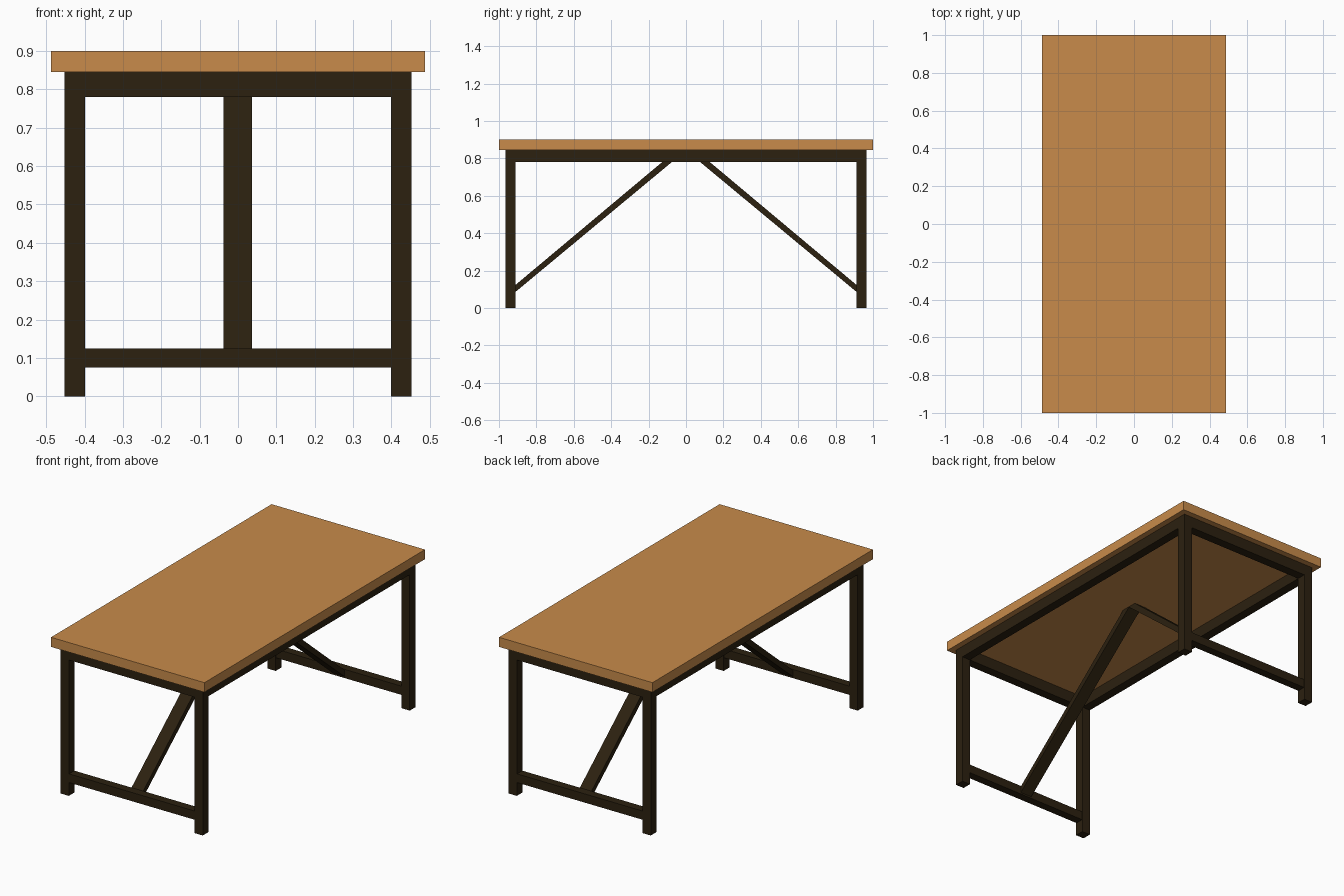
import bpy, bmesh

if "Cube" in bpy.data.objects:
    bpy.data.objects.remove(bpy.data.objects["Cube"])


def material(name, color):
    m = bpy.data.materials.new(name)
    m.diffuse_color = (*color, 1)
    m.use_nodes = True
    m.node_tree.nodes["Principled BSDF"].inputs["Base Color"].default_value = m.diffuse_color
    return m


top_wood = material("light wood", (0.58, 0.26, 0.07))
dark_wood = material("dark wood", (0.025, 0.015, 0.005))


def make(name, bm, mat):
    bmesh.ops.recalc_face_normals(bm, faces=bm.faces)
    me = bpy.data.meshes.new(name)
    bm.to_mesh(me)
    bm.free()
    me.materials.append(mat)
    ob = bpy.data.objects.new(name, me)
    bpy.context.collection.objects.link(ob)
    return ob


def box(name, lo, hi, mat):
    bm = bmesh.new()
    bmesh.ops.create_cube(bm, size=1)
    for v in bm.verts:
        v.co = [(a + b) / 2 + c * (b - a) for a, b, c in zip(lo, hi, v.co)]
    return make(name, bm, mat)


def beam(name, profile, x0, x1, mat):
    # Extrude a (y, z) profile along x
    bm = bmesh.new()
    face = bm.faces.new([bm.verts.new((x0, y, z)) for y, z in profile])
    ext = bmesh.ops.extrude_face_region(bm, geom=[face])
    for v in ext["geom"]:
        if isinstance(v, bmesh.types.BMVert):
            v.co.x = x1
    return make(name, bm, mat)


X, Y, T = 0.452, 0.965, 0.053    # frame half sizes and leg thickness
Z0, Z1 = 0.78, 0.845             # apron bottom and top

# Tabletop
box("tabletop", (-0.487, -1, Z1), (0.487, 1, 0.9), top_wood)

# Legs and long aprons
for sx, side in ((-1, "left"), (1, "right")):
    xs = sorted((sx * X, sx * (X - T)))
    box(f"{side}_apron", (xs[0], -Y + T, Z0), (xs[1], Y - T, Z1), dark_wood)
    for sy, end in ((-1, "front"), (1, "back")):
        ys = sorted((sy * Y, sy * (Y - T)))
        box(f"{end}_{side}_leg", (xs[0], ys[0], 0), (xs[1], ys[1], Z1), dark_wood)

# End aprons, low stretchers and diagonal braces
for sy, end in ((-1, "front"), (1, "back")):
    ys = sorted((sy * Y, sy * (Y - T)))
    box(f"{end}_apron", (-X + T, ys[0], Z0), (X - T, ys[1], Z1), dark_wood)
    ys = sorted((sy * 0.962, sy * 0.914))
    box(f"{end}_stretcher", (-X + T, ys[0], 0.075), (X - T, ys[1], 0.125), dark_wood)
    profile = [(0.925, 0.075), (0.925, 0.112), (0.05, Z1), (0, Z1), (0, 0.843)]
    beam(f"{end}_brace", [(sy * y, z) for y, z in profile], -0.038, 0.036, dark_wood)
